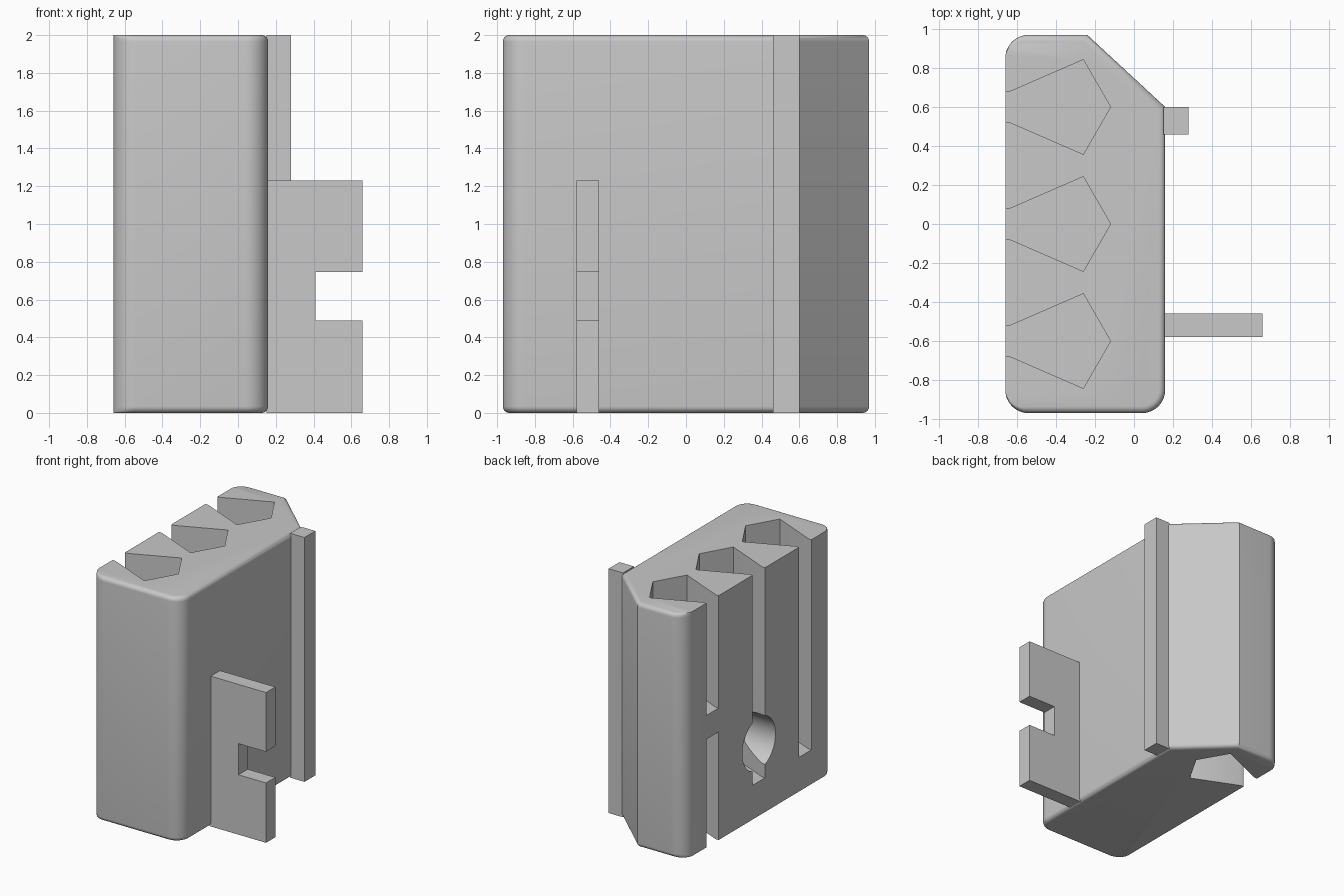
import bpy, bmesh, math
from mathutils import Vector

if "Cube" in bpy.data.objects:
    bpy.data.objects.remove(bpy.data.objects["Cube"], do_unlink=True)

grey = bpy.data.materials.new("light grey")
grey.diffuse_color = (0.58, 0.58, 0.58, 1)
grey.use_nodes = True
grey.node_tree.nodes["Principled BSDF"].inputs["Base Color"].default_value = grey.diffuse_color


def loft(name, rings):
    """Closed solid through stacked rings of equal point count."""
    bm = bmesh.new()
    loops = [[bm.verts.new(p) for p in ring] for ring in rings]
    n = len(loops[0])
    for a, b in zip(loops, loops[1:]):
        for i in range(n):
            j = (i + 1) % n
            bm.faces.new((a[i], a[j], b[j], b[i]))
    bm.faces.new(loops[0][::-1])
    bm.faces.new(loops[-1])
    bmesh.ops.recalc_face_normals(bm, faces=bm.faces)
    mesh = bpy.data.meshes.new(name)
    bm.to_mesh(mesh)
    bm.free()
    mesh.materials.append(grey)
    obj = bpy.data.objects.new(name, mesh)
    bpy.context.collection.objects.link(obj)
    return obj


def prism(name, outline, lo, hi, axis="z"):
    """Extrude a 2D outline along z, y or x."""
    place = {"z": lambda u, v, w: (u, v, w),
             "y": lambda u, v, w: (u, w, v),
             "x": lambda u, v, w: (w, u, v)}[axis]
    return loft(name, [[place(u, v, w) for u, v in outline] for w in (lo, hi)])


def arc(cx, cy, r, start, steps=10):
    return [(cx + r * math.cos(math.radians(start + 90 * i / steps)),
             cy + r * math.sin(math.radians(start + 90 * i / steps)))
            for i in range(steps + 1)]


# Body outline, inset by d on every side but the slotted one
L, R, Y, RAD, FILLET = -0.66, 0.16, 0.97, 0.12, 0.035


def body_ring(d, z):
    r = RAD - d
    pts = arc(L + r, -Y + RAD, r, 180)
    pts += arc(R - RAD, -Y + RAD, r, 270)
    pts += [(R - d, 0.60 - 0.437 * d), (-0.24 - 0.392 * d, Y - d)]
    pts += arc(L + r, Y - RAD, r, 90)
    return [(x, y, z) for x, y in pts]


# Filleted block
angles = [math.radians(90 * i / 6) for i in range(7)]
rings = [body_ring(FILLET * (1 - math.sin(a)), FILLET * (1 - math.cos(a))) for a in angles]
rings += [[(x, y, 2 - z) for x, y, z in ring] for ring in reversed(rings)]
body = loft("body", rings)

# Hexagonal wells, each with a narrow slot out through the side
HEX_R, HEX_X, SLOT = 0.28, -0.40, 0.08


def well(name, y, lo, hi):
    half = [(HEX_R, 0), (HEX_R / 2, HEX_R * math.sqrt(3) / 2),
            (-HEX_R + SLOT / math.sqrt(3), SLOT), (-0.5, SLOT)]
    outline = half + [(x, -v) for x, v in reversed(half[1:])]
    return prism(name, [(HEX_X + x, y + v) for x, v in outline], lo, hi)


cutters = [well("front_well", -0.6, 0.28, 2.2),
           well("middle_well", 0.0, 0.28, 2.2),
           well("back_upper_well", 0.6, 1.08, 2.2),
           well("back_lower_well", 0.6, -0.2, 0.885)]

# Round finger hole over the middle slot
circle = [(0.215 * math.cos(math.tau * i / 48), 0.59 + 0.215 * math.sin(math.tau * i / 48))
          for i in range(48)]
cutters.append(prism("finger_hole", circle, -0.9, -0.40, "x"))

bpy.context.view_layer.objects.active = body
for cutter in cutters:
    mod = body.modifiers.new(cutter.name, "BOOLEAN")
    mod.operation = "DIFFERENCE"
    mod.solver = "EXACT"
    mod.object = cutter
    bpy.ops.object.modifier_apply(modifier=mod.name)
    bpy.data.objects.remove(cutter, do_unlink=True)

bpy.ops.object.select_all(action="DESELECT")
body.select_set(True)
bpy.ops.object.shade_smooth_by_angle(angle=math.radians(30))

# Full-height rail beside the chamfer
prism("rail", [(0.15, 0.46), (0.28, 0.46), (0.28, 0.60), (0.15, 0.60)], 0, 2)

# Notched mounting tab
prism("notched_tab", [(0.15, 0), (0.66, 0), (0.66, 0.49), (0.41, 0.49),
                      (0.41, 0.745), (0.66, 0.745), (0.66, 1.23), (0.15, 1.23)],
      -0.58, -0.46, "y")
